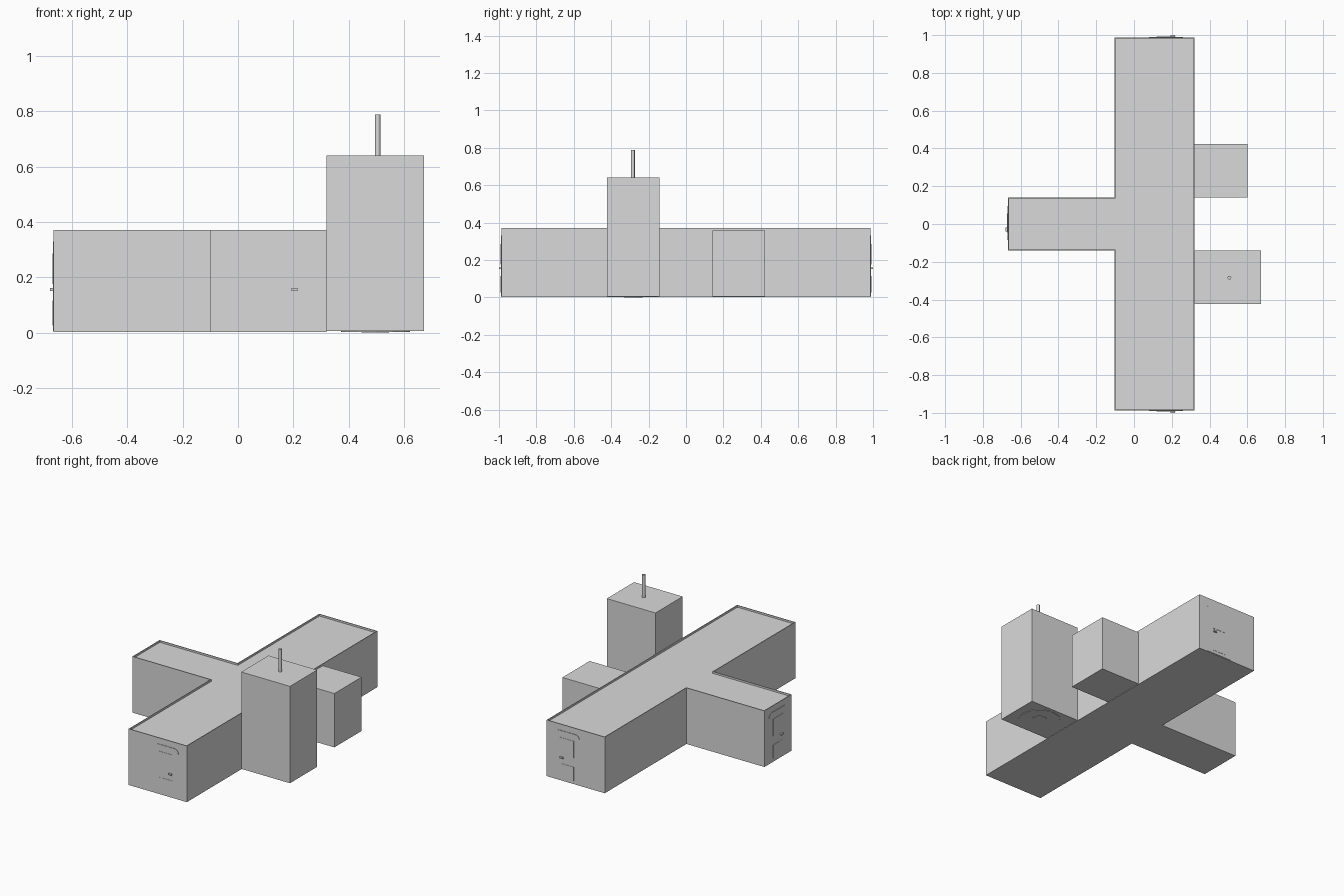
import bpy, bmesh
from math import pi, sin, cos
from mathutils import Matrix, Vector

cube = bpy.data.objects.get("Cube")
if cube:
    bpy.data.objects.remove(cube, do_unlink=True)

grey = bpy.data.materials.new("light grey")
grey.use_nodes = True
COLOUR = (0.7, 0.7, 0.7, 1)
grey.diffuse_color = COLOUR
grey.node_tree.nodes["Principled BSDF"].inputs["Base Color"].default_value = COLOUR


def finish(name, bm, matrix=None):
    if matrix:
        bm.transform(matrix)
    bmesh.ops.recalc_face_normals(bm, faces=bm.faces)
    mesh = bpy.data.meshes.new(name)
    bm.to_mesh(mesh)
    bm.free()
    mesh.materials.append(grey)
    obj = bpy.data.objects.new(name, mesh)
    bpy.context.collection.objects.link(obj)
    return obj


def prism(points, direction):
    """Extrude a closed outline along a direction; return bmesh and its end cap."""
    bm = bmesh.new()
    base = bm.faces.new([bm.verts.new(p) for p in points])
    ext = bmesh.ops.extrude_face_region(bm, geom=[base], use_keep_orig=True)["geom"]
    bmesh.ops.translate(bm, vec=direction,
                        verts=[g for g in ext if isinstance(g, bmesh.types.BMVert)])
    bmesh.ops.recalc_face_normals(bm, faces=bm.faces)
    return bm, next(g for g in ext if isinstance(g, bmesh.types.BMFace))


def box(name, lo, hi, matrix=None):
    (x0, y0, z0), (x1, y1, z1) = lo, hi
    bm, _ = prism([(x0, y0, z0), (x1, y0, z0), (x1, y1, z0), (x0, y1, z0)], (0, 0, z1 - z0))
    return finish(name, bm, matrix)


def cylinder(name, centre, radius, z0, z1, sides):
    ring = [(centre[0] + radius * cos(2 * pi * i / sides),
             centre[1] + radius * sin(2 * pi * i / sides), z0) for i in range(sides)]
    bm, _ = prism(ring, (0, 0, z1 - z0))
    return finish(name, bm)


# Main hall and side wing, with a thin parapet around a sunken roof
END, RIGHT, LEFT, WING, HALF = 0.987, -0.102, 0.32, -0.667, 0.141
plan = [(RIGHT, -END), (LEFT, -END), (LEFT, END), (RIGHT, END),
        (RIGHT, HALF), (WING, HALF), (WING, -HALF), (RIGHT, -HALF)]
hall, roof = prism([(x, y, 0.002) for x, y in plan], (0, 0, 0.368))
bmesh.ops.inset_region(hall, faces=[roof], thickness=0.005, use_even_offset=True)
sunk = bmesh.ops.extrude_face_region(hall, geom=[roof])["geom"]
bmesh.ops.translate(hall, vec=(0, 0, -0.012),
                    verts=[g for g in sunk if isinstance(g, bmesh.types.BMVert)])
if roof.is_valid:
    hall.faces.remove(roof)
finish("main_hall", hall)

# Low annex, tower and mast
box("annex", (LEFT, HALF, 0.005), (0.6, 0.423, 0.358))
box("tower", (LEFT, -0.423, 0.005), (0.673, -HALF, 0.64))
mast = cylinder("mast", (0.505, -0.284), 0.01, 0.63, 0.788, 16)

# Shallow round footing under the tower
cylinder("footing", (0.497, -0.282), 0.125, 0.002, 0.006, 12)
cylinder("footing_hub", (0.497, -0.282), 0.05, 0, 0.004, 12)


def door(name, position, angle, side):
    """Round-cornered door facing local -y, with two panels and a handle."""
    m = Matrix.Translation(Vector(position)) @ Matrix.Rotation(angle, 4, "Z")
    w, top, r = 0.09, 0.33, 0.03
    outline = [(-w, 0, 0.005), (w, 0, 0.005)]
    for sign, start in ((1, 0), (-1, pi / 2)):
        for i in range(6):
            a = start + i * pi / 10
            outline.append((sign * (w - r) + r * cos(a), 0, top - r + r * sin(a)))
    bm, _ = prism(outline, (0, -0.003, 0))
    finish(name, bm, m)
    for label, z0, z1 in (("lower", 0.025, 0.115), ("upper", 0.175, 0.285)):
        box(f"{name}_{label}_panel", (-0.05, -0.0045, z0), (0.05, 0, z1), m)
    x = side * 0.035
    box(name + "_handle", (x - 0.011, -0.013, 0.151), (x + 0.011, 0, 0.161), m)


door("front_door", (0.17, -END, 0), 0, 1)
door("back_door", (0.17, END, 0), pi, -1)
door("wing_door", (WING, 0.005, 0), -pi / 2, 1)

# Smooth only the round mast
bpy.ops.object.select_all(action="DESELECT")
mast.select_set(True)
bpy.context.view_layer.objects.active = mast
bpy.ops.object.shade_smooth_by_angle()
